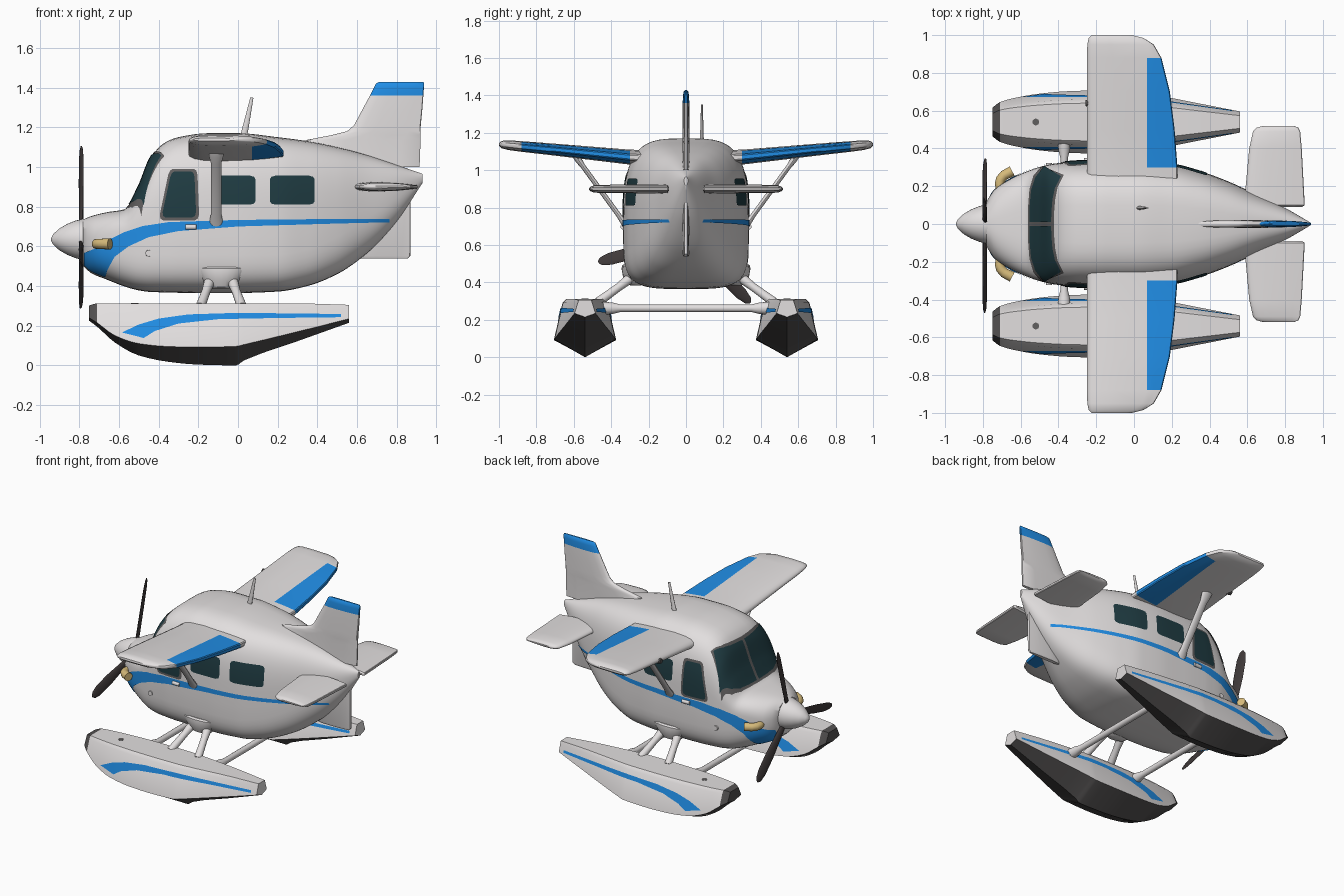
import bpy, bmesh, math
from mathutils import Vector, Matrix

if "Cube" in bpy.data.objects:
    bpy.data.objects.remove(bpy.data.objects["Cube"])

def material(name, r, g, b):
    m = bpy.data.materials.new(name)
    m.diffuse_color = (r, g, b, 1)
    m.use_nodes = True
    m.node_tree.nodes["Principled BSDF"].inputs["Base Color"].default_value = m.diffuse_color
    return m

WHITE = material("warm white paint", .76, .735, .735)
BLUE = material("blue paint", .015, .27, .79)
GLASS = material("dark teal glass", .014, .045, .055)
GREY = material("grey trim", .12, .115, .115)
DARK = material("dark rubber", .085, .08, .08)
PROP = material("propeller black", .05, .041, .041)
BRASS = material("brass", .68, .50, .20)
SIDES = ((1, "right"), (-1, "left"))

def finish(name, bm, mats, rule=None, recalc=True):
    if recalc:
        bmesh.ops.recalc_face_normals(bm, faces=bm.faces)
    bm.normal_update()
    for f in bm.faces:
        f.smooth = True
        if rule:
            f.material_index = rule(f.calc_center_median())
    for e in bm.edges:
        if len(e.link_faces) == 2 and e.calc_face_angle() > .6:
            e.smooth = False
    me = bpy.data.meshes.new(name)
    bm.to_mesh(me)
    bm.free()
    for m in mats:
        me.materials.append(m)
    ob = bpy.data.objects.new(name, me)
    bpy.context.collection.objects.link(ob)
    return ob

def loft(name, rings, mats, rule=None):
    bm = bmesh.new()
    vs = [[bm.verts.new(p) for p in r] for r in rings]
    n = len(vs[0])
    for a, b in zip(vs, vs[1:]):
        for i in range(n):
            bm.faces.new((a[i], a[(i+1) % n], b[(i+1) % n], b[i]))
    bm.faces.new(vs[0])
    bm.faces.new(vs[-1])
    return finish(name, bm, mats, rule)

def tube(name, path, radii, mat, flat=1.0, sides=16):
    """Round or flattened tube through a path."""
    pts = [Vector(p) for p in path]
    rings = []
    for i, p in enumerate(pts):
        d = (pts[min(i+1, len(pts)-1)] - pts[max(i-1, 0)]).normalized()
        u = d.cross((1, 0, 0) if abs(d.x) < .9 and flat < 1 else (0, 0, 1) if abs(d.z) < .9 else (0, 1, 0)).normalized()
        v = d.cross(u)
        angs = [2*math.pi*k/sides for k in range(sides)]
        rings.append([p + radii[i]*(u*math.cos(t)*flat + v*math.sin(t)) for t in angs])
    return loft(name, rings, [mat])

def pchip(table, x):
    """Smooth interpolation without overshoot over rows (x, values...)."""
    x = min(max(x, table[0][0]), table[-1][0])
    k = next(i for i in range(len(table)-1) if x <= table[i+1][0])
    def slope(j, c):
        if j < 1 or j > len(table)-2:
            j = min(max(j, 0), len(table)-2)
            return (table[j+1][c]-table[j][c])/(table[j+1][0]-table[j][0])
        a, b = [(table[i+1][c]-table[i][c])/(table[i+1][0]-table[i][0]) for i in (j-1, j)]
        return 0 if a*b <= 0 else 2*a*b/(a+b)
    h = table[k+1][0]-table[k][0]
    t = (x-table[k][0])/h
    return [(1+2*t)*(1-t)**2*table[k][c] + t*(1-t)**2*h*slope(k, c)
            + t*t*(3-2*t)*table[k+1][c] + t*t*(t-1)*h*slope(k+1, c)
            for c in range(1, len(table[0]))]

# Fuselage: x, bottom, top, half width, height of widest point, boxiness
BODY = [(-.78, .50, .735, .12, .62, 0), (-.74, .465, .752, .18, .62, .2), (-.66, .432, .772, .235, .63, .5),
        (-.57, .397, .787, .277, .64, .8), (-.50, .378, .90, .302, .65, 1), (-.44, .37, 1.045, .317, .65, 1),
        (-.38, .368, 1.115, .325, .65, 1), (-.30, .366, 1.15, .332, .65, 1), (-.15, .365, 1.17, .336, .65, 1),
        (0, .365, 1.17, .335, .65, 1), (.2, .372, 1.15, .318, .65, 1), (.35, .40, 1.13, .28, .67, .9),
        (.5, .46, 1.10, .225, .72, .7), (.65, .565, 1.06, .155, .79, .4), (.8, .725, 1.01, .085, .87, .2),
        (.93, .92, .965, .01, .943, 0)]

def section(x, up):
    zb, zt, w, zm, e = pchip(BODY, x)
    return w, zm, (zt-zm if up else zm-zb), (2.2+1.4*e if up else 2.2+1.8*e)

rings = []
for i in range(91):
    x = -.78 + 1.71*i/90
    ring = []
    for k in range(56):
        t = 2*math.pi*k/56
        c, s = math.cos(t), math.sin(t)
        w, zm, h, n = section(x, s >= 0)
        ring.append((x, w*math.copysign(abs(c)**(2/n), c), zm + h*math.copysign(abs(s)**(2/n), s)))
    rings.append(ring)
loft("fuselage", rings, [WHITE])

# Painted plates that follow the fuselage surface
def field(p):
    x, y, z = p
    w, zm, h, n = section(x, z >= pchip(BODY, x)[3])
    return abs(y/w)**n + abs((z-zm)/h)**n - 1

def normal(p):
    return Vector([field(p+d)-field(p-d) for d in (Vector((.002, 0, 0)), Vector((0, .002, 0)),
                                                   Vector((0, 0, .002)))]).normalized()

def on_side(x, z):
    zb, zt, w, zm, e = pchip(BODY, x)
    z = min(max(z, zb+.012), zt-.012)
    w, zm, h, n = section(x, z >= zm)
    p = Vector((x, w*(1-abs((z-zm)/h)**n)**(1/n), z))
    return p, normal(p)

def on_top(x, y):
    w, zm, h, n = section(x, True)
    y = min(y, .993*w)
    p = Vector((x, y, zm + h*(1-(y/w)**n)**(1/n)))
    return p, normal(p)

def patch(name, mat, lower, upper, solve, off, sub=5, rows=8):
    def sample(pts):
        out = [Vector(a).lerp(Vector(b), i/sub) for a, b in zip(pts, pts[1:]) for i in range(sub)]
        return out + [Vector(pts[-1])]
    lo, hi = sample(lower), sample(upper)
    for s, side in SIDES:
        bm, grid, norms = bmesh.new(), [], []
        flip = Vector((1, s, 1))
        for j in range(rows+1):
            row = [solve(*a.lerp(b, j/rows)) for a, b in zip(lo, hi)]
            grid.append([bm.verts.new((p+n*off)*flip) for p, n in row])
            norms.append([n*flip for p, n in row])
        for j in range(rows):
            for i in range(len(lo)-1):
                f = bm.faces.new((grid[j][i], grid[j][i+1], grid[j+1][i+1], grid[j+1][i]))
                f.normal_update()
                if f.normal.dot(norms[j][i]) < 0:
                    f.normal_flip()
        finish(name + "_" + side, bm, [mat], recalc=False)

def pane(name, mat, bl, br, tr, tl, off, r=.12):
    """Four-cornered side window with rounded corners."""
    bl, br, tr, tl = map(Vector, (bl, br, tr, tl))
    us = [(0, r), (.3*r, .3*r), (r, 0), (.5, 0), (1-r, 0), (1-.3*r, .3*r), (1, r)]
    put = lambda u, v: bl.lerp(br, u).lerp(tl.lerp(tr, u), v)
    patch(name, mat, [put(u, v) for u, v in us], [put(u, 1-v) for u, v in us], on_side, off)

patch("windshield_frame", GREY, [(-.56, 0), (-.558, .1), (-.551, .185), (-.53, .255), (-.486, .304)],
      [(-.422, 0), (-.42, .07), (-.415, .13), (-.402, .195), (-.37, .258)], on_top, .003, rows=14)
patch("windshield", GLASS, [(-.549, .011), (-.547, .1), (-.54, .178), (-.518, .245), (-.472, .303)],
      [(-.434, .011), (-.432, .07), (-.427, .13), (-.414, .19), (-.384, .249)], on_top, .006, rows=14)
pane("door_window_frame", GREY, (-.40, .73), (-.195, .73), (-.205, .99), (-.345, .99), .003)
pane("door_window", GLASS, (-.385, .745), (-.21, .745), (-.22, .975), (-.335, .975), .006)
pane("middle_window", GLASS, (-.13, .81), (.088, .81), (.088, .955), (-.13, .955), .004)
pane("rear_window", GLASS, (.16, .81), (.385, .81), (.385, .955), (.16, .955), .004)
patch("body_stripe", BLUE,
      [(-.772, .475), (-.67, .44), (-.655, .485), (-.62, .548), (-.55, .60), (-.45, .646), (-.3, .677),
       (0, .70), (.4, .712), (.76, .722)],
      [(-.772, .567), (-.715, .59), (-.68, .612), (-.64, .638), (-.57, .672), (-.48, .702), (-.35, .722),
       (0, .733), (.4, .737), (.76, .738)], on_side, .004, sub=6)

# Spinner and three-bladed propeller
HUB = Vector((-.79, 0, .635))
loft("spinner", [[(x, r*math.cos(k*math.pi/16), HUB.z+r*math.sin(k*math.pi/16)) for k in range(32)]
     for x, r in ((-.942, .006), (-.932, .026), (-.90, .055), (-.86, .078), (-.82, .094), (-.78, .104), (-.76, .1))],
     [WHITE])
for b in range(3):
    a = math.radians(75 + 120*b)
    d = Vector((0, math.cos(a), math.sin(a)))
    chord = Matrix.Rotation(math.radians(18), 3, d) @ Vector((0, -math.sin(a), math.cos(a)))
    thick = d.cross(chord)
    loft("propeller_blade_%d" % (b+1), [[HUB + d*r + chord*c/2*math.cos(k*math.pi/6) + thick*t/2*math.sin(k*math.pi/6)
         for k in range(12)] for r, c, t in ((.05, .03, .025), (.15, .05, .02), (.3, .07, .014), (.42, .068, .01),
                                             (.47, .045, .008), (.486, .012, .005))], [PROP])

# Wings and tail surfaces: stations are span, front, rear, offset, thickness
def airfoil(name, stations, place, mats, rule=None, hinge=None):
    rings = []
    for sp, le, te, off, th in stations:
        c = te-le
        hx = le+.67*c if hinge is None else min(hinge, le+.82*c)
        top = [(le, .08), (le+.015*c, .4), (le+.06*c, .7), (le+.16*c, .92), (le+.35*c, 1), (hx, .86),
               ((hx+te)/2, .66), (te-.01*c, .42), (te, .25)]
        rings.append([place(sp, x, off+th/2*t) for x, t in top]
                     + [place(sp, x, off-th/2*t) for x, t in reversed(top)])
    return loft(name, rings, mats, rule)

WING = [(.2, -.25, .23, 1.065, .085), (.30, -.25, .23, 1.07, .08), (.5, -.25, .215, 1.09, .072),
        (.7, -.25, .19, 1.11, .064), (.88, -.25, .145, 1.127, .057), (.95, -.247, .105, 1.134, .052),
        (.985, -.24, .05, 1.137, .04), (1.0, -.225, -.01, 1.138, .015)]
STAB = [(.09, .60, .89, .9, .02), (.10, .582, .904, .9, .048), (.4, .61, .888, .9, .045),
        (.49, .63, .88, .9, .04), (.51, .65, .87, .9, .025), (.518, .68, .85, .9, .01)]
FIN = [(1.0, .34, .915, 0, .04), (1.135, .34, .92, 0, .04), (1.16, .47, .92, 0, .04), (1.18, .55, .92, 0, .04),
       (1.21, .585, .921, 0, .04), (1.28, .622, .928, 0, .038), (1.36, .665, .934, 0, .036),
       (1.40, .685, .937, 0, .032), (1.42, .695, .938, 0, .025), (1.428, .71, .935, 0, .01)]
for s, side in SIDES:
    place = lambda sp, x, z: (x, s*sp, z)
    airfoil("wing_" + side, WING, place, [WHITE, BLUE],
            lambda c: int(c.x > .0705 and .30 < abs(c.y) < .88), .07)
    airfoil("tailplane_" + side, STAB, place, [WHITE])
upright = lambda sp, x, y: (x, y, sp)
airfoil("tail_fin", FIN, upright, [WHITE, BLUE], lambda c: int(c.z > 1.36))
airfoil("lower_fin", [(.538, .62, .855, 0, .025), (.552, .60, .868, 0, .038), (.9, .75, .87, 0, .04)], upright, [WHITE])

# Floats: x, half width, deck height, chine height, keel height
FLOAT = [(-.75, .075, .302, .24, .225), (-.71, .105, .312, .215, .195), (-.62, .13, .312, .15, .115),
         (-.5, .15, .312, .11, .05), (-.35, .163, .312, .095, .018), (-.2, .167, .312, .092, .004),
         (-.01, .163, .312, .096, 0), (.03, .158, .312, .105, .025), (.3, .107, .312, .17, .122),
         (.56, .056, .305, .235, .215)]
FY = .54

def float_ring(x, s):
    hw, zt, zc, zk = pchip(FLOAT, x)
    half = [(.6*hw, zt), (.72*hw, zt-.02), (hw, zc)]
    return [(x, s*FY+y, z) for y, z in half] + [(x, s*FY, zk)] + [(x, s*FY-y, z) for y, z in reversed(half)]

def float_rule(c):
    hw, zt, zc, zk = pchip(FLOAT, c.x)
    return int(c.x < -.715 or c.z < (zc+zk)/2 + .004)

def float_side(direction):
    def solve(x, z):
        hw, zt, zc, zk = pchip(FLOAT, x)
        y = hw*(.72+.28*(zt-.02-z)/(zt-.02-zc))
        return Vector((x, FY+direction*y, z)), Vector((0, direction, .25)).normalized()
    return solve

xs = [a[0]+(b[0]-a[0])*i/3 for a, b in zip(FLOAT, FLOAT[1:]) for i in range(3)] + [.56]
for s, side in SIDES:
    loft("float_" + side, [float_ring(x, s) for x in xs], [WHITE, DARK], float_rule)
    tube("float_hatch_" + side, [(-.52, s*FY, .305), (-.52, s*FY, .314)], [.018, .018], GREY)
for d, where in ((1, "outer"), (-1, "inner")):
    patch("float_stripe_" + where, BLUE,
          [(-.475, .137), (-.42, .172), (-.3, .21), (-.1, .232), (.2, .238), (.52, .242)],
          [(-.585, .165), (-.5, .205), (-.4, .235), (-.25, .256), (0, .264), (.52, .258)],
          float_side(d), .004, rows=3)

# Float bracing and spreader bars
for x, where in ((-.37, "front"), (.14, "rear")):
    tube("spreader_bar_" + where, [(x, -.45, .262), (x, -.39, .262), (x, -.35, .262), (x, .35, .262), (x, .39, .262),
                                   (x, .45, .262)], [.036, .03, .02, .02, .03, .036], WHITE)
for s, side in SIDES:
    loft("leg_fairing_" + side, [[(-.085+rx*math.cos(k*math.pi/12), s*(cy+ry*math.sin(k*math.pi/12)), z)
         for k in range(24)] for z, rx, cy, ry in ((.385, .06, .27, .03), (.395, .075, .27, .05), (.43, .10, .275, .062),
                                                   (.47, .13, .283, .061), (.488, .14, .288, .055), (.497, .13, .288, .045))],
         [WHITE])
    for top, foot, where in ((-.13, -.19, "front"), (-.04, .02, "rear")):
        tube("float_leg_%s_%s" % (where, side), [(top, s*.25, .46), ((top+foot)/2, s*.36, .375), (foot, s*.47, .295)],
             [.032, .022, .025], WHITE)
    # Wing strut with flared ends
    tube("wing_strut_" + side, [(-.11, s*.30, .675), (-.11, s*.325, .71), (-.11, s*.36, .76), (-.11, s*.55, 1.02),
                                (-.11, s*.575, 1.055), (-.11, s*.59, 1.08)], [.04, .036, .027, .027, .036, .038],
         WHITE, flat=.5)
    # Small fittings
    tube("exhaust_pipe_" + side, [(-.69, s*.16, .612), (-.708, s*.19, .612), (-.712, s*.215, .612), (-.705, s*.238, .612),
                                  (-.688, s*.258, .612), (-.645, s*.28, .612)],
         [.024, .025, .025, .026, .026, .028], BRASS)
    tube("door_handle_" + side, [(-.265, s*.335, .697), (-.21, s*.338, .697)], [.013, .013], WHITE)
    tube("step_" + side, [(-.45, s*.29, .565), (-.45, s*.322, .565)], [.018, .016], WHITE)
tube("wing_probe", [(-.258, .64, 1.10), (-.225, .64, 1.10)], [.016, .02], DARK)
tube("antenna", [(.025, .085, 1.14), (.045, .085, 1.23), (.07, .085, 1.35)], [.018, .014, .008], WHITE, flat=.6)
